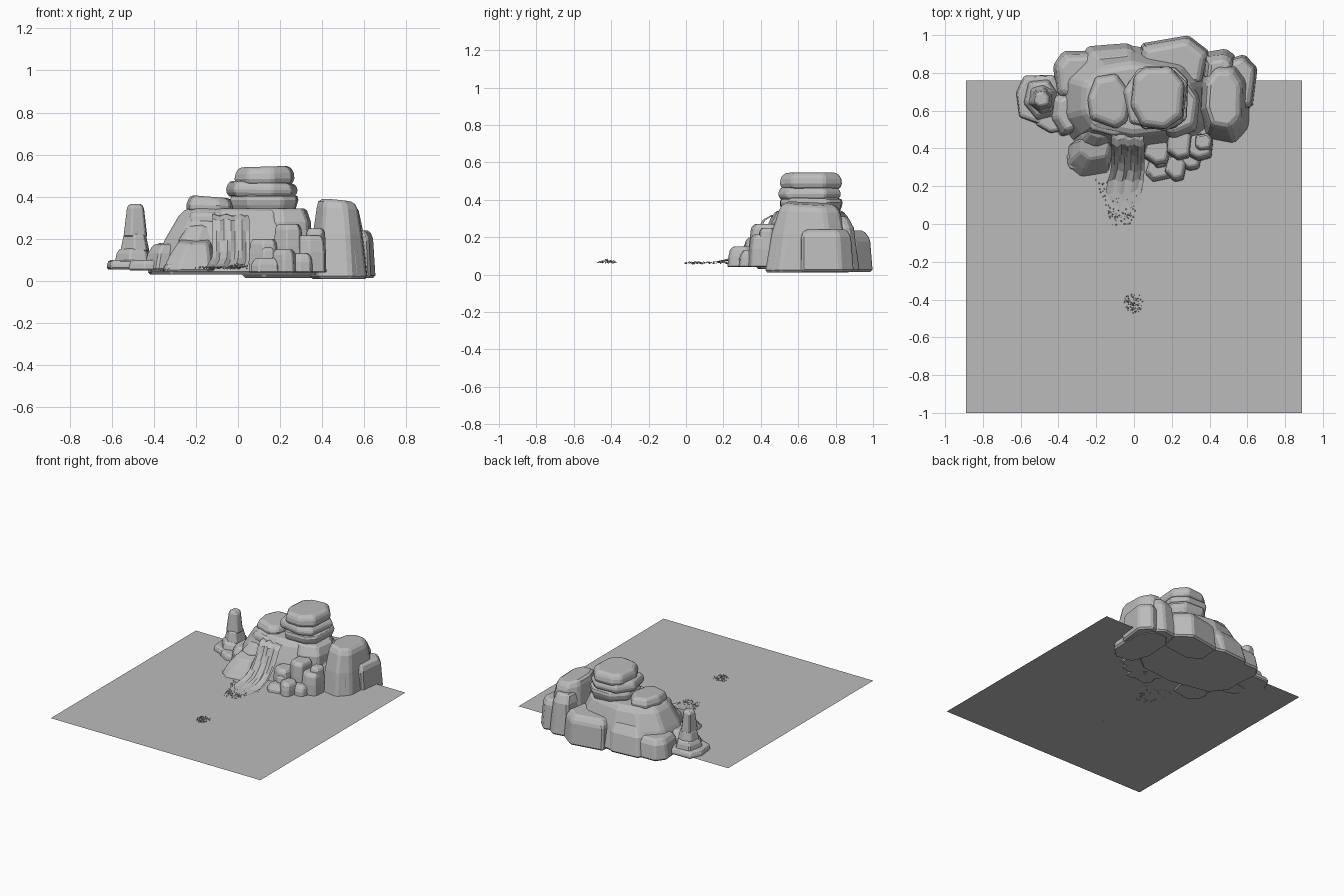
import bpy, bmesh, math, random
from mathutils import Vector

if "Cube" in bpy.data.objects:
    bpy.data.objects.remove(bpy.data.objects["Cube"])

random.seed(7)


def mat(name, v):
    m = bpy.data.materials.new(name)
    m.diffuse_color = (v, v, v, 1)
    m.use_nodes = True
    m.node_tree.nodes["Principled BSDF"].inputs["Base Color"].default_value = m.diffuse_color
    return m


GREY = mat("stone_grey", 0.5)


def finish(name, bm, bevel=0.0):
    bmesh.ops.recalc_face_normals(bm, faces=bm.faces)
    me = bpy.data.meshes.new(name)
    bm.to_mesh(me)
    bm.free()
    me.materials.append(GREY)
    ob = bpy.data.objects.new(name, me)
    bpy.context.collection.objects.link(ob)
    if bevel:
        b = ob.modifiers.new("worn_edges", 'BEVEL')
        b.width = bevel
        b.segments = 1
        b.limit_method = 'ANGLE'
        b.angle_limit = math.radians(25)
    return ob


def rock(name, x0, x1, y0, y1, levels, n=7, bevel=0.01, lean=(0, 0), tilt=(0, 0), turn=0.3):
    """Chunky boulder: irregular n-gon fitted to a box, lofted through (z, scale) levels."""
    ring = []
    for i in range(n):
        a = turn + math.tau * (i + random.uniform(-.2, .2)) / n
        c, s = math.cos(a), math.sin(a)
        ring.append((math.copysign(abs(c) ** .75, c), math.copysign(abs(s) ** .75, s)))
    xs, ys = [p[0] for p in ring], [p[1] for p in ring]
    ring = [((x - min(xs)) / (max(xs) - min(xs)), (y - min(ys)) / (max(ys) - min(ys))) for x, y in ring]
    cx, cy, w, d = (x0 + x1) / 2, (y0 + y1) / 2, x1 - x0, y1 - y0
    bm = bmesh.new()
    loops = []
    for k, (z, s) in enumerate(levels):
        t = k / (len(levels) - 1)
        row = []
        for u, v in ring:
            j = s * (1 + (random.uniform(-.03, .03) if s < .99 else 0))
            x, y = (u - .5) * w * j, (v - .5) * d * j
            dz = (tilt[0] * x + tilt[1] * y) * t
            row.append(bm.verts.new((cx + x + lean[0] * t, cy + y + lean[1] * t, z + dz)))
        loops.append(row)
    for a, b in zip(loops, loops[1:]):
        for i in range(n):
            bm.faces.new((a[i], a[(i + 1) % n], b[(i + 1) % n], b[i]))
    bm.faces.new(loops[0])
    bm.faces.new(loops[-1])
    return finish(name, bm, bevel)


# pool surface
bm = bmesh.new()
bm.faces.new([bm.verts.new(p) for p in
              ((-.89, -1, .06), (.89, -1, .06), (.89, .76, .06), (-.89, .76, .06))])
finish("water_surface", bm)

# main cliff and the blocks leaning against it
rock("main_cliff", -.42, .43, .37, .95, [(.03, 1), (.2, .84), (.31, .69), (.345, .6)], 10, .015)
rock("back_slab", .02, .40, .72, 1.0, [(.015, 1), (.19, .95), (.235, .8)], 6, .012, (0, -.02))
rock("back_left_block", -.3, .06, .68, .96, [(.03, 1), (.17, .92), (.24, .74)], 7, .012, (.03, -.04))
rock("cliff_shoulder_right", .1, .36, .44, .75, [(.03, 1), (.28, .95), (.345, .8)], 7, .012, (-.01, .02))
rock("cliff_shoulder_left", -.34, -.1, .36, .66, [(.05, 1), (.2, .82), (.265, .66)], 7, .012, (.05, .05))
rock("low_rock_back_left", -.43, -.13, .62, .92, [(.03, 1), (.14, .9), (.18, .72)], 7, .012)

# right boulder group
rock("right_boulder", .34, .62, .42, .88, [(.01, 1), (.22, .86), (.34, .72), (.38, .6)], 8, .014,
     (-.01, .01), (-.1, -.05))
rock("right_outer_block", .47, .655, .6, .9, [(.015, 1), (.2, .95), (.24, .8)], 6, .012, (-.01, -.01))
rock("right_front_block", .41, .6, .43, .66, [(.01, 1), (.2, .86), (.27, .7)], 6, .012, (-.02, .03))
rock("right_back_block", .36, .54, .74, .93, [(.015, 1), (.25, .85), (.31, .65)], 6, .012, (0, -.03))

# stacked slabs on the summit
rock("summit_neck", -.04, .29, .5, .84, [(.31, .84), (.36, .95), (.395, 1), (.41, .9)], 8, .01)
rock("summit_middle_slab", -.06, .285, .49, .83, [(.4, .9), (.425, 1), (.455, .95), (.47, .85)], 7, .008,
     tilt=(-.04, 0))
rock("summit_cap", -.02, .27, .5, .835, [(.455, .86), (.475, 1), (.52, .94), (.543, .82)], 8, .01,
     tilt=(.03, 0))
rock("left_lower_slab", -.26, .02, .46, .78, [(.25, .9), (.28, 1), (.315, .97), (.33, .88)], 7, .008)
rock("left_upper_slab", -.25, -.01, .5, .8, [(.33, .9), (.35, 1), (.385, .9), (.4, .76)], 7, .01,
     tilt=(-.08, 0))

# left spire on its stepped base
rock("spire_foot", -.625, -.38, .52, .79, [(.055, 1), (.085, .97), (.1, .88)], 7, .008)
rock("spire_base", -.59, -.4, .54, .77, [(.07, 1), (.13, .86), (.155, .72)], 6, .008, (0, .01))
rock("spire_lower", -.56, -.42, .58, .74, [(.14, 1), (.21, .8), (.225, .7)], 6, .006)
rock("spire_tip", -.545, -.43, .6, .72, [(.21, 1), (.345, .72), (.365, .55)], 6, .006)
rock("spire_link_rock", -.45, -.27, .46, .72, [(.05, 1), (.13, .88), (.175, .7)], 6, .01, (.02, 0))
rock("spire_link_step", -.52, -.32, .48, .64, [(.05, 1), (.085, .95), (.1, .8)], 6, .006)

# rocks either side of the fall
rock("front_left_boulder", -.36, -.11, .24, .46, [(.045, 1), (.12, .86), (.19, .62)], 6, .01,
     (.03, .06), (0, .2))
rock("front_left_foot", -.36, -.14, .27, .42, [(.045, 1), (.07, .96), (.08, .88)], 7, .005)
cluster = [
    (.05, .2, .30, .47, .2), (.17, .31, .33, .5, .27), (.27, .42, .33, .48, .215),
    (.06, .2, .22, .34, .11), (.16, .28, .22, .36, .15), (.24, .36, .28, .39, .13),
    (.09, .18, .29, .37, .16), (.32, .42, .38, .48, .25),
]
for i, (x0, x1, y0, y1, h) in enumerate(cluster):
    rock("front_right_rock_%d" % (i + 1), x0, x1, y0, y1,
         [(.04, 1), (.04 + (h - .04) * .55, .97), (h - .02, .9), (h, .72)], 6, .006, (0, .01))

# waterfall sheet: rows of (y, z, left x, right x), rippled across
rows = [(.52, .318, -.10, .04), (.45, .312, -.12, .05), (.415, .29, -.12, .055), (.39, .24, -.12, .055),
        (.36, .19, -.12, .055), (.32, .14, -.12, .055), (.28, .105, -.125, .055), (.23, .08, -.14, .05),
        (.17, .069, -.15, .04), (.11, .065, -.12, .03), (.07, .064, -.08, .0)]
bm = bmesh.new()
COLS = 10
grid = []
for r, (y, z, a, b) in enumerate(rows):
    edge = .02 if r > 7 else 0
    grid.append([bm.verts.new((a + (b - a) * c / COLS,
                               y + .008 * math.sin(c * 1.9 + r * .6) + random.uniform(-edge, edge),
                               z + (.005 * math.cos(c * 1.7) if r < 8 else 0))) for c in range(COLS + 1)])
for a, b in zip(grid, grid[1:]):
    for c in range(COLS):
        bm.faces.new((a[c], a[c + 1], b[c + 1], b[c]))
finish("waterfall", bm)


def droplets(name, count, place):
    bm = bmesh.new()
    for _ in range(count):
        p, r = place()
        vs = bmesh.ops.create_icosphere(bm, subdivisions=1, radius=r)["verts"]
        bmesh.ops.translate(bm, verts=vs, vec=p)
    finish(name, bm)


def foam_spot():
    y = random.uniform(-.01, .24)
    half = .05 + .09 * max(0, y) / .24
    return Vector((-.065 + random.uniform(-half, half), y, random.uniform(.058, .068))), random.uniform(.002, .005)


def splash_spot():
    a, r = random.uniform(0, math.tau), .055 * random.random() ** .7
    return (Vector((r * math.cos(a), -.42 + r * math.sin(a), .062 + random.uniform(0, .025) * (1 - r / .07))),
            random.uniform(.002, .004))


droplets("fall_foam", 110, foam_spot)
droplets("pool_splash", 90, splash_spot)
